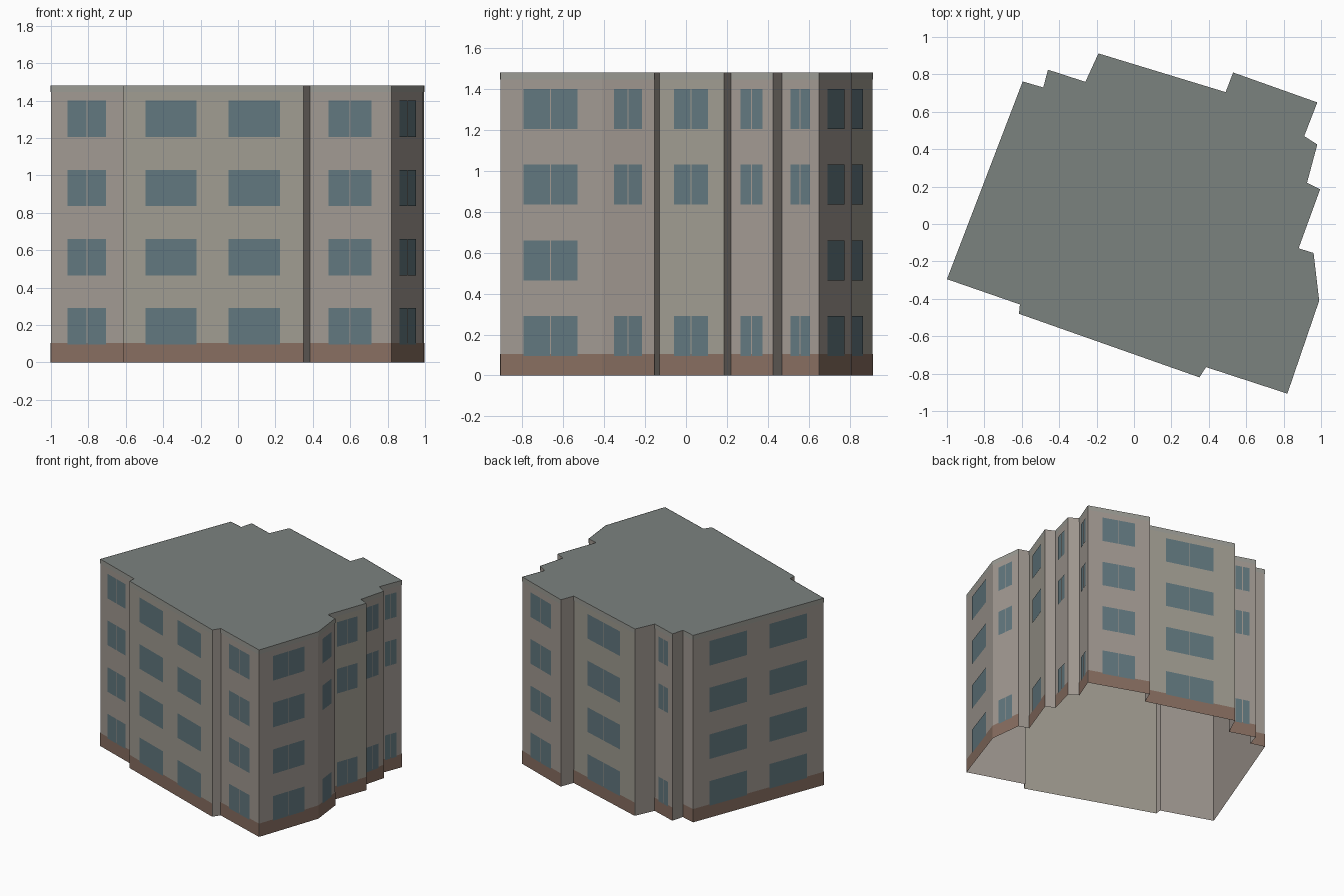
import bpy, bmesh
from mathutils import Vector

if "Cube" in bpy.data.objects:
    bpy.data.objects.remove(bpy.data.objects["Cube"])

H = 1.48          # wall height
BASE = 0.105      # brown plinth height
ROWS = [(0.095, 0.29), (0.465, 0.66), (0.835, 1.03), (1.205, 1.40)]


def material(name, rgb):
    m = bpy.data.materials.new(name)
    m.diffuse_color = (*[(c / 255) ** 2.2 for c in rgb], 1)
    m.use_nodes = True
    m.node_tree.nodes["Principled BSDF"].inputs["Base Color"].default_value = m.diffuse_color
    return m


def finish(name, bm, *mats):
    me = bpy.data.meshes.new(name)
    bm.to_mesh(me)
    bm.free()
    ob = bpy.data.objects.new(name, me)
    for m in mats:
        me.materials.append(m)
    bpy.context.collection.objects.link(ob)
    return ob


def panel(bm, a, b, u0, u1, z0, z1, off):
    """Rectangle on the wall a-b, between fractions u0 and u1, pushed outwards."""
    d = b - a
    n = Vector((d.y, -d.x)).normalized() * off
    p, q = a + d * u0 + n, a + d * u1 + n
    return bm.faces.new([bm.verts.new((v.x, v.y, z)) for v, z in
                         ((p, z0), (q, z0), (q, z1), (p, z1))])


# Footprint, anticlockwise from the left corner.
# Third item describes the wall starting there:
# "-" plain return, "0" plinth only, "1" split window column, "2" two wide columns
PLAN = [
    (-1.0, -0.295, "1"), (-0.61, -0.43, "-"), (-0.615, -0.48, "2"),
    (0.35, -0.82, "-"), (0.385, -0.765, "1"), (0.82, -0.907, "1"),
    (0.99, -0.41, "1"), (0.96, -0.155, "-"), (0.88, -0.13, "1"),
    (0.995, 0.185, "-"), (0.925, 0.22, "1"), (0.98, 0.425, "-"),
    (0.91, 0.47, "1"), (0.98, 0.65, "1"), (0.53, 0.81, "-"),
    (0.49, 0.705, "1"), (-0.19, 0.912, "-"), (-0.26, 0.76, "1"),
    (-0.46, 0.825, "-"), (-0.485, 0.73, "0"), (-0.595, 0.762, "2"),
]
BAYS = (2, 8, 15)  # walls with the yellower render
pts = [Vector(p[:2]) for p in PLAN]

walls, plinth, fascia, glass = (bmesh.new() for _ in range(4))
for i, (a, kind) in enumerate(zip(pts, (p[2] for p in PLAN))):
    b = pts[(i + 1) % len(pts)]
    length = (b - a).length
    panel(walls, a, b, 0, 1, 0, H, 0).material_index = int(i in BAYS)
    if kind == "-":
        continue
    panel(plinth, a, b, 0, 1, 0, BASE, 0.002)
    panel(fascia, a, b, 0, 1, H - 0.035, H, 0.002)
    # Window panes: a split column is two panes with a thin gap
    g = 0.003 / length
    spans = {"0": [], "1": [(0.23, 0.495 - g), (0.495 + g, 0.76)],
             "2": [(0.125, 0.41), (0.585, 0.87)]}[kind]
    for r, (z0, z1) in enumerate(ROWS):
        if r == 1 and length < 0.36:   # narrow walls skip this storey
            continue
        for u0, u1 in spans:
            panel(glass, a, b, u0, u1, z0, z1, 0.004)

bmesh.ops.remove_doubles(walls, verts=walls.verts, dist=0.0005)

finish("walls", walls, material("wall_render", (160, 152, 145)),
       material("bay_render", (159, 155, 144)))
finish("plinth", plinth, material("brown_plinth", (135, 110, 97)))
finish("fascia", fascia, material("grey_fascia", (154, 154, 147)))
finish("windows", glass, material("window_glass", (98, 119, 126)))

# Flat roof (the underside of the building stays open)
roof = bmesh.new()
roof.faces.new([roof.verts.new((p.x, p.y, H)) for p in pts])
finish("roof", roof, material("roof_grey", (122, 129, 126)))
